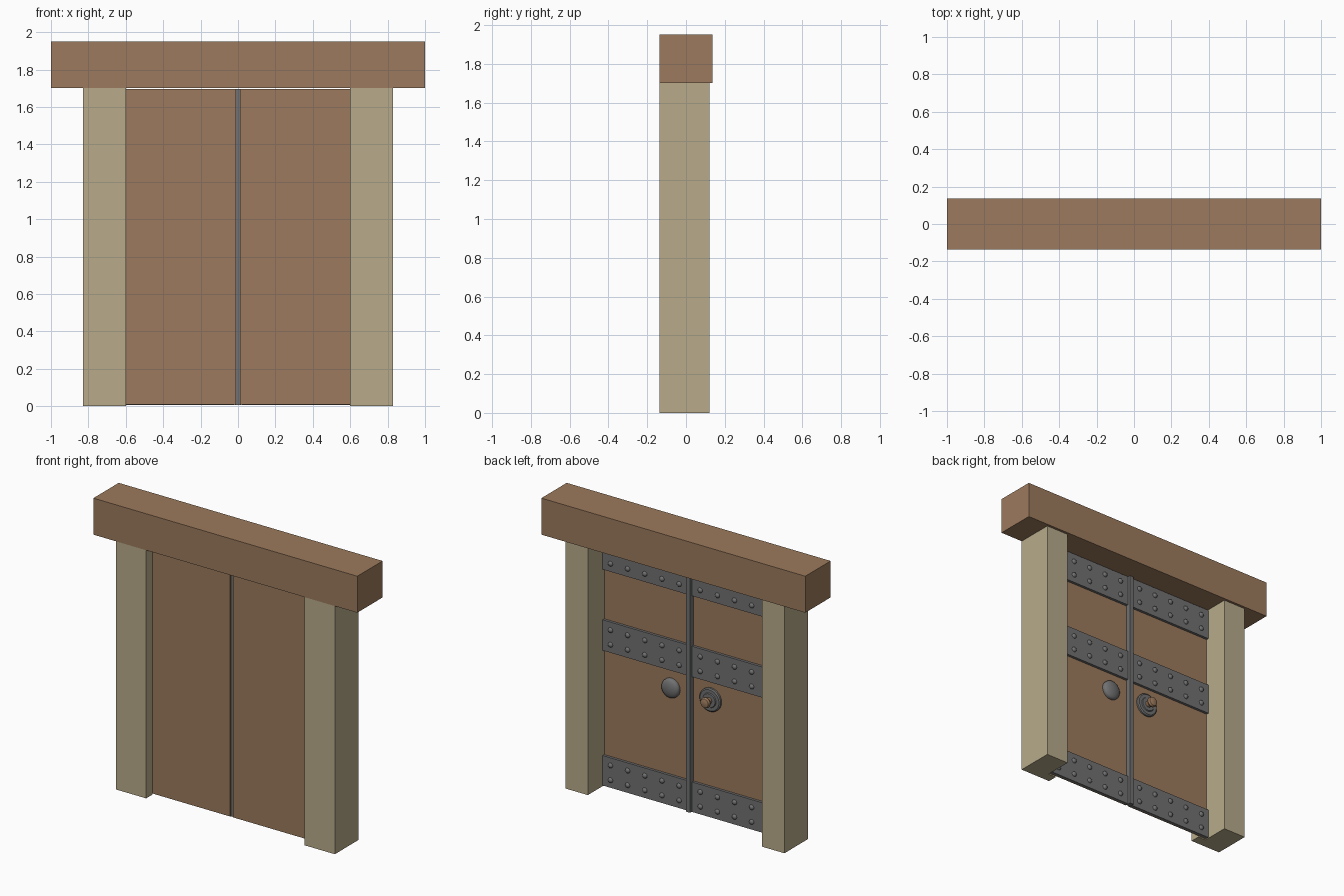
import bpy, bmesh, math
from mathutils import Matrix, Vector

if "Cube" in bpy.data.objects:
    bpy.data.objects.remove(bpy.data.objects["Cube"])


def material(name, rgb):
    m = bpy.data.materials.new(name)
    m.diffuse_color = (*rgb, 1)
    m.use_nodes = True
    m.node_tree.nodes["Principled BSDF"].inputs["Base Color"].default_value = m.diffuse_color
    return m


WOOD = material("brown wood", (0.332, 0.195, 0.109))
STONE = material("tan stone", (0.479, 0.407, 0.258))
IRON = material("grey iron", (0.165, 0.166, 0.17))


def finish(name, bm, mat, smooth=False):
    bmesh.ops.recalc_face_normals(bm, faces=bm.faces)
    me = bpy.data.meshes.new(name)
    bm.to_mesh(me)
    bm.free()
    me.materials.append(mat)
    ob = bpy.data.objects.new(name, me)
    bpy.context.collection.objects.link(ob)
    if smooth:
        bpy.ops.object.select_all(action='DESELECT')
        ob.select_set(True)
        bpy.context.view_layer.objects.active = ob
        bpy.ops.object.shade_smooth_by_angle(angle=math.radians(35))
    return ob


def box(name, lo, hi, mat):
    lo, hi = Vector(lo), Vector(hi)
    bm = bmesh.new()
    bmesh.ops.create_cube(bm, size=1, matrix=Matrix.Translation((lo + hi) / 2)
                          @ Matrix.Diagonal((*(hi - lo), 1)))
    return finish(name, bm, mat)


def prism(name, outline, height, mat):
    bm = bmesh.new()
    f = bm.faces.new([bm.verts.new((x, y, 0)) for x, y in outline])
    top = bmesh.ops.extrude_face_region(bm, geom=[f])["geom"]
    bmesh.ops.translate(bm, vec=(0, 0, height),
                        verts=[v for v in top if isinstance(v, bmesh.types.BMVert)])
    return finish(name, bm, mat)


def lathe(bm, profile, centre, sides):
    """Turn (radius, height) points around an axis pointing to the back."""
    cx, cy, cz = centre
    rings = [[bm.verts.new((cx + r * math.cos(a), cy + h, cz + r * math.sin(a)))
              for a in (2 * math.pi * i / sides for i in range(sides))]
             for r, h in profile]
    for a, b in zip(rings, rings[1:]):
        for i in range(sides):
            j = (i + 1) % sides
            bm.faces.new((a[i], a[j], b[j], b[i]))
    bm.faces.new(rings[0])
    bm.faces.new(rings[-1])


DOOR_FRONT, DOOR_BACK, STRAP_BACK = -0.07, -0.058, -0.04
STRAPS = ((0.005, 0.21), (0.93, 1.14), (1.485, 1.695))

# Lintel across the top
box("lintel", (-1, -0.137, 1.70), (1, 0.137, 1.95), WOOD)

for side, s in (("left", -1), ("right", 1)):
    # Post with a front lip that the door rests against
    outline = [(0.6, -0.137), (0.83, -0.137), (0.83, 0.12),
               (0.66, 0.12), (0.66, DOOR_FRONT), (0.6, DOOR_FRONT)]
    prism(side + "_post", [(s * x, y) for x, y in outline], 1.70, STONE)

    # Door leaf
    xs = sorted((s * 0.01, s * 0.66))
    box(side + "_door", (xs[0], DOOR_FRONT, 0.008), (xs[1], DOOR_BACK, 1.695), WOOD)

    # Iron straps on the back
    xs = sorted((s * 0.018, s * 0.66))
    for i, (z0, z1) in enumerate(STRAPS):
        box(f"{side}_strap_{i}", (xs[0], DOOR_BACK, z0), (xs[1], STRAP_BACK, z1), IRON)

    # Rivets, two rows of five on each strap
    bm = bmesh.new()
    for z0, z1 in STRAPS:
        for dz in (-0.05, 0.05):
            for k in range(5):
                lathe(bm, [(0.018, 0), (0.015, 0.007), (0.007, 0.012)],
                      (s * (0.08 + 0.13 * k), STRAP_BACK, (z0 + z1) / 2 + dz), 10)
    finish(side + "_rivets", bm, IRON, True)

# Middle bar covering the gap between the doors
box("middle_bar", (-0.015, DOOR_BACK - 0.002, 0.005), (0.015, -0.022, 1.695), IRON)

# Domed boss on one door
bm = bmesh.new()
dome = [(0.066 * math.cos(t), 0.012 + 0.026 * math.sin(t))
        for t in (math.radians(a) for a in (0, 18, 36, 54, 72, 86))]
lathe(bm, [(0.066, 0)] + dome, (0.15, DOOR_BACK, 0.805), 24)
finish("domed_boss", bm, IRON, True)

# Stepped plate with a turned knob on the other door
bm = bmesh.new()
lathe(bm, [(0.08, 0), (0.08, 0.012), (0.072, 0.018), (0.05, 0.018), (0.046, 0.024)],
      (-0.15, DOOR_BACK, 0.805), 24)
finish("knob_plate", bm, IRON, True)
bm = bmesh.new()
lathe(bm, [(0.022, 0.02), (0.022, 0.045), (0.034, 0.052), (0.036, 0.062),
           (0.03, 0.074), (0.015, 0.079)], (-0.15, DOOR_BACK, 0.805), 20)
finish("knob", bm, WOOD, True)
